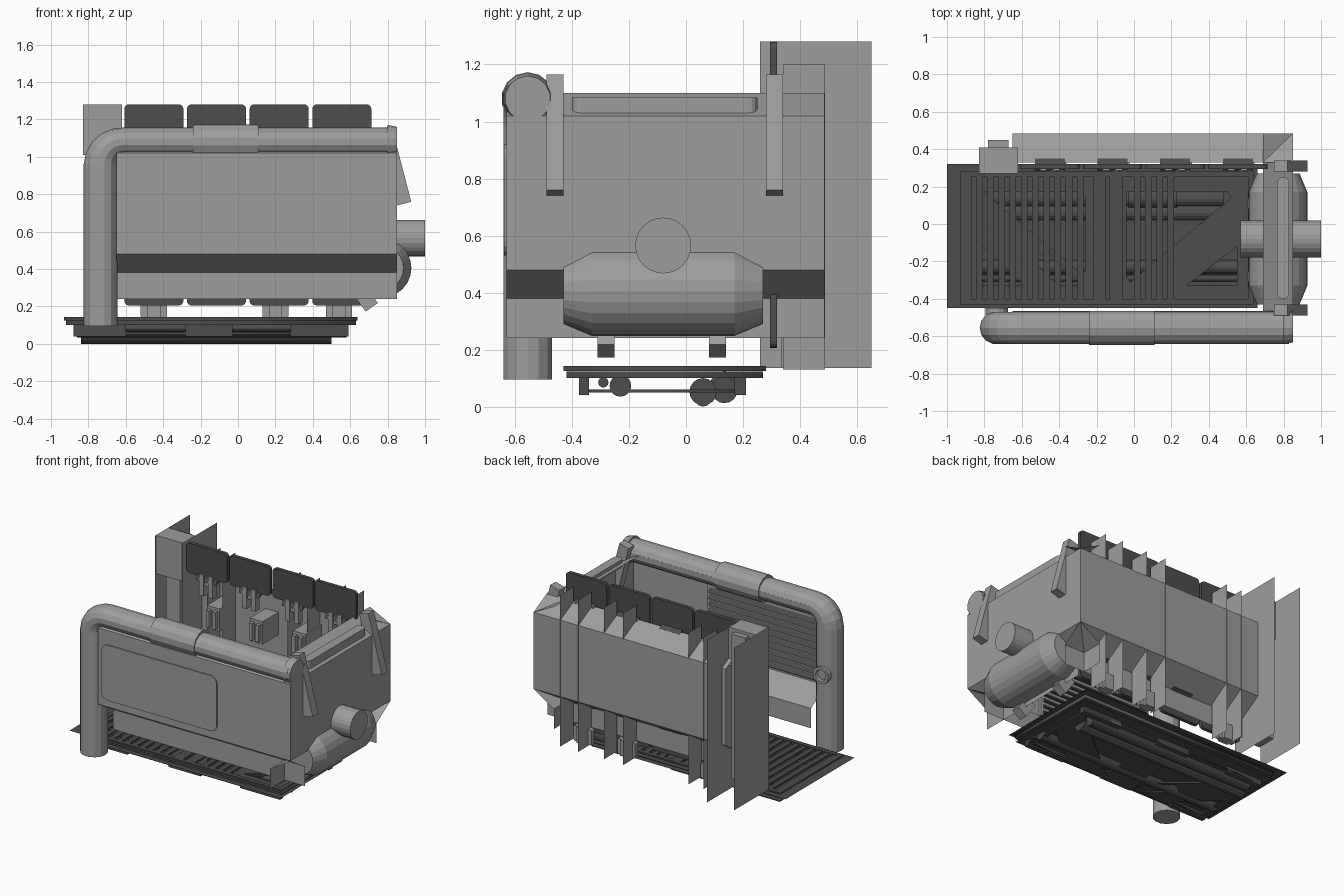
import bpy, bmesh, math
from mathutils import Vector

if "Cube" in bpy.data.objects:
    bpy.data.objects.remove(bpy.data.objects["Cube"])


def material(name, v):
    m = bpy.data.materials.new(name)
    m.diffuse_color = (v, v, v, 1)
    m.use_nodes = True
    m.node_tree.nodes["Principled BSDF"].inputs["Base Color"].default_value = m.diffuse_color
    return m


grey = material("grey_metal", 0.34)
dark = material("dark_metal", 0.075)


def finish(name, bm, mat):
    bmesh.ops.recalc_face_normals(bm, faces=bm.faces[:])
    me = bpy.data.meshes.new(name)
    bm.to_mesh(me)
    bm.free()
    ob = bpy.data.objects.new(name, me)
    bpy.context.collection.objects.link(ob)
    me.materials.append(mat)
    return ob


def prism(name, pts, axis, a, b, mat=grey, is_open=False):
    """Extrude a 2D outline along an axis; a == b gives a bare sheet, is_open an uncapped strip."""
    def at(p, d):
        return {'x': (d, p[0], p[1]), 'y': (p[0], d, p[1]), 'z': (p[0], p[1], d)}[axis]
    bm = bmesh.new()
    lo = [bm.verts.new(at(p, a)) for p in pts]
    if not is_open:
        bm.faces.new(lo)
    if a != b:
        hi = [bm.verts.new(at(p, b)) for p in pts]
        if not is_open:
            bm.faces.new(hi)
        for i in range(1 if is_open else 0, len(pts)):
            bm.faces.new((lo[i - 1], lo[i], hi[i], hi[i - 1]))
    return finish(name, bm, mat)


def rect(a0, a1, b0, b1):
    return [(a0, b0), (a1, b0), (a1, b1), (a0, b1)]


def rrect(a0, a1, b0, b1, r, n=4):
    pts = []
    for i, (cx, cy) in enumerate([(a1 - r, b1 - r), (a0 + r, b1 - r), (a0 + r, b0 + r), (a1 - r, b0 + r)]):
        for k in range(n + 1):
            t = (i + k / n) * math.pi / 2
            pts.append((cx + r * math.cos(t), cy + r * math.sin(t)))
    return pts


def box(name, x0, x1, y0, y1, z0, z1, mat=grey):
    return prism(name, rect(x0, x1, y0, y1), 'z', z0, z1, mat)


def skin(name, rings, mat=grey):
    """Tube through a list of equal rings of points, capped at both ends."""
    bm = bmesh.new()
    rings = [[bm.verts.new(c) for c in r] for r in rings]
    for p, s in zip(rings, rings[1:]):
        for k in range(len(p)):
            bm.faces.new((p[k - 1], p[k], s[k], s[k - 1]))
    bm.faces.new(rings[0])
    bm.faces.new(rings[-1])
    return finish(name, bm, mat)


def lathe(name, origin, axis, prof, n=20, mat=grey):
    """Turned part: prof is (distance along axis, radius)."""
    q = Vector((0, 0, 1)).rotation_difference(Vector(axis)).to_matrix()
    ang = [2 * math.pi * k / n for k in range(n)]
    return skin(name, [[q @ Vector((r * math.cos(t), r * math.sin(t), d)) + Vector(origin) for t in ang]
                       for d, r in prof], mat)


def bar(name, p, q, wy, t):
    """Square bar from p to q in the xz plane, wy wide in y and t thick."""
    p, q = Vector(p), Vector(q)
    d = (q - p).normalized()
    n = Vector((d.z, 0, -d.x)) * t / 2
    pts = [(v.x, v.z) for v in (p + n, q + n, q - n, p - n)]
    return prism(name, pts, 'y', p.y - wy / 2, p.y + wy / 2)


def plate(name, loops, z0, z1, mat=dark):
    """Flat plate with holes, from a filled 2D curve."""
    cu = bpy.data.curves.new(name, 'CURVE')
    cu.dimensions, cu.fill_mode = '2D', 'BOTH'
    cu.extrude = (z1 - z0) / 2
    for pts in loops:
        sp = cu.splines.new('POLY')
        sp.points.add(len(pts) - 1)
        for v, c in zip(sp.points, pts):
            v.co = (c[0], c[1], 0, 1)
        sp.use_cyclic_u = True
    ob = bpy.data.objects.new(name, cu)
    ob.location.z = (z0 + z1) / 2
    bpy.context.collection.objects.link(ob)
    cu.materials.append(mat)
    return ob


# shell walls are bent sheets: skirt, undercut, upright face, sloped shoulder
def wall(outer, inner):
    return [(inner, .24), (inner, .38), (outer, .48), (outer, 1.02), (inner, 1.10)]


prism("back_wall", wall(.485, .33), 'x', -.65, .85, is_open=True)
prism("front_wall", wall(-.63, -.465), 'x', -.65, .85, is_open=True)
prism("end_wall", wall(.85, .69), 'y', -.63, .485, is_open=True)

# front wall access panel outside and louvres inside
prism("front_panel", rrect(-.62, .28, .53, .92, .05), 'y', -.63, -.638)
box("louvre_frame", -.63, .26, -.628, -.61, .50, .96)
for i in range(10):
    z = .515 + i * .044
    prism("louvre_slat", [(-.61, z), (-.59, z), (-.61, z + .03)], 'x', -.61, .24, dark)

# thin ribs on the back wall
for x in (.64, .50, .30, .15, -.36, -.48):
    prism("back_rib", rect(.34, .488, .13, 1.20), 'x', x, x)
for x in (-.83, -.62):
    prism("tall_rib", rect(.26, .65, .135, 1.28), 'x', x, x)
# corner post between the tall ribs
box("post_head", -.83, -.62, .27, .41, 1.01, 1.28)
box("post", -.78, -.67, .31, .45, .24, 1.26)

# row of padded panels, top set and its mirrored bottom set
for i in range(4):
    x = -.45 + i * .335
    for z0, z1, s in ((1.07, 1.28, 1), (.205, .41, -1)):
        prism("rounded_panel", rrect(x - .158, x + .158, z0, z1, .025), 'y', .295, .32, dark)
        zi = z0 if s > 0 else z1
        prism("panel_hinge", [(.32, zi + s * .04), (.35, zi + s * .02), (.35, zi), (.285, zi - s * .03)],
              'x', x - .08, x + .08, dark)
    for dx in (-.035, .035):
        box("panel_arm", x + dx - .018, x + dx + .018, .285, .33, .94, 1.09)
    box("arm_link", x - .05, x + .05, .295, .33, 1.01, 1.06)
    box("wall_clip", x - .01, x + .09, .31, .485, .71, .87)
    for dx in (.015, .065):
        box("clip_jaw", x + dx - .012, x + dx + .012, .28, .31, .73, .85)
for x in (-.45, .20, .54):
    prism("under_clip", rrect(x - .07, x + .07, .14, .25, .01), 'y', .35, .38)
    box("under_clip_bar", x - .035, x + .035, .335, .40, .14, .25)

# end wall: top rail, leaning braces, feet, tank and outlet
prism("end_rail", rrect(.765, .83, -.40, .25, .03), 'z', 1.03, 1.085)
for y in (-.46, .31):
    bar("leaning_brace", (.785, y, 1.155), (.89, y, .75), .06, .075)
for y in (-.28, .11):
    bar("tank_foot", (.64, y, .30), (.715, y, .195), .06, .08)
lathe("tank", (.77, -.08, .405), (0, 1, 0), [(-.35, .115), (-.25, .157), (.25, .157), (.35, .115)], 24)
lathe("outlet", (.57, -.08, .565), (1, 0, 0), [(0, .098), (.43, .098)], 24)

# large pipe: rises at the left, bends and runs along the front wall
n, cx, cz, bend = 14, -.735, 1.08, .12
path = [(cx, .095, 0)] + [(cx + bend - bend * math.cos(t), cz - bend + bend * math.sin(t), t)
                          for t in [k * math.pi / 10 for k in range(6)]] + [(.83, cz, math.pi / 2)]
rings = []
for x, z, t in path:
    r = .09 - .009 * t
    rings.append([(x - math.cos(t) * r * math.cos(a), -.555 + .088 * math.sin(a), z + math.sin(t) * r * math.cos(a))
                  for a in [2 * math.pi * k / n for k in range(n)]])
skin("front_pipe", rings)
lathe("pipe_collar", (-.24, -.555, cz), (1, 0, 0), [(0, .093), (.35, .093)], n)
lathe("pipe_end_cap", (.80, -.555, cz), (1, 0, 0), [(0, .09), (.05, .08)], n)
lathe("pipe_flange", (cx, -.50, .64), (0, 1, 0), [(0, .06), (.05, .06), (.05, .04), (.035, .035)], 14)

# floor: border sheet, rim, slatted gratings
plate("floor_border", [rect(-1, .66, -.45, .32), rect(-.92, .63, -.42, .27)], .132, .132)
plate("floor_rim", [rect(-.93, .64, -.43, .28), rect(-.90, .61, -.40, .25)], .125, .142)
for x0, count in ((-.905, 11), (0, 4)):
    for i in range(count):
        x = x0 + i * .06
        box("grating_slat", x, x + .035, -.41, .26, .126, .138, dark)
for x0, x1 in ((-.22, -.15), (-.13, -.06)):
    box("grating_plate", x0, x1, -.41, .26, .126, .138, dark)

# pan and truss plates with triangular openings, above and below the pan
plate("floor_pan", [rect(-.92, .63, -.42, .27)], .08, .08)
holes = [[(-.80, .17), (-.29, .17), (-.26, .14), (-.26, -.25), (-.29, -.26)],
         [(-.83, -.10), (-.83, -.33), (-.58, -.33)],
         [(-.54, -.20), (-.40, -.33), (-.29, -.33), (-.29, -.31), (-.47, -.14)],
         [(-.04, .17), (.50, .17), (.52, .14), (-.02, -.31), (-.04, -.28)],
         [(.55, -.12), (.55, -.33), (.28, -.33)]]
plate("floor_truss", [rect(-.92, .63, -.42, .27)] + holes, .10, .124)
plate("lower_truss", [rect(-.86, .58, -.37, .21)] + holes, .05, .06)
# under-floor blocks and pipes
for x0, x1 in ((-.88, -.60), (-.28, -.03), (.28, .59)):
    for y0, y1 in ((-.375, -.34), (.17, .21)):
        box("side_block", x0, x1, y0, y1, .04, .12, dark)
for x0, x1, y, z, r in ((-.84, .50, .06, .052, .048), (-.82, .48, .135, .058, .046),
                        (-.86, .58, -.23, .073, .038), (-.88, .59, -.29, .085, .018)):
    lathe("floor_pipe", (x0, y, z), (1, 0, 0), [(0, r), (x1 - x0, r)], 16, dark)
lathe("drain_stub", (-.84, .06, .03), (1, 0, 0), [(0, .03), (1.34, .03)], 12, dark)
lathe("pipe_sleeve", (-.03, .135, .075), (1, 0, 0), [(0, .05), (.26, .05)], 16, dark)
